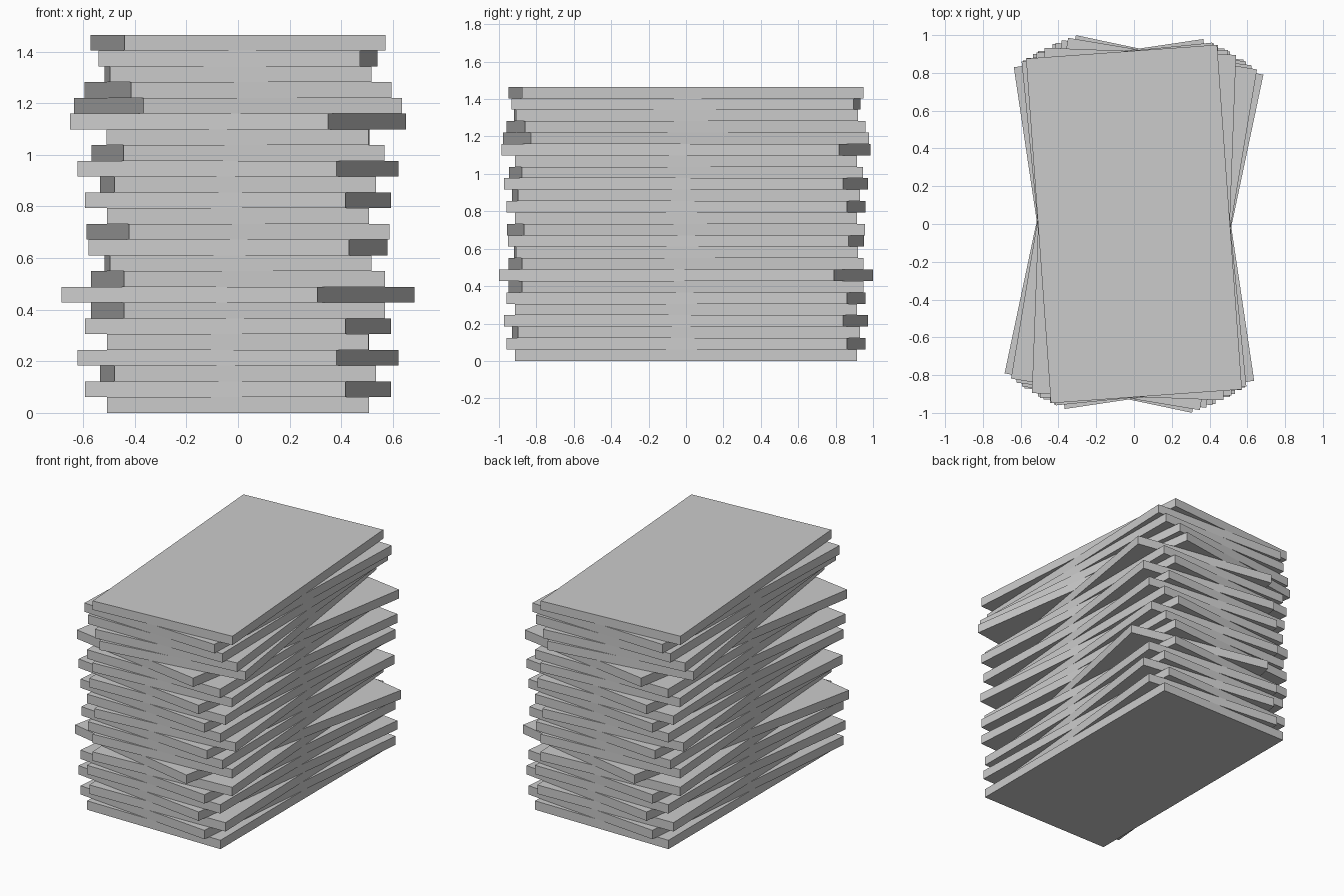
import bpy

if "Cube" in bpy.data.objects:
    bpy.data.objects.remove(bpy.data.objects["Cube"])

# Stack of 24 thin flat slabs, each twisted a little about the vertical axis
WIDTH, DEPTH, HEIGHT = 1.014, 1.829, 1.465
TWISTS = [0, -.097, .030, -.132, -.001, -.097, .070, -.208,
          .070, .011, -.082, .090, 0, -.097, .030, -.132,
          .068, -.002, -.166, .148, .099, .011, -.037, .072]
THICK = HEIGHT / len(TWISTS)


def add_slab(index, twist):
    bpy.ops.mesh.primitive_cube_add(
        size=1, location=(0, 0, (index + 0.5) * THICK), rotation=(0, 0, twist))
    slab = bpy.context.object
    slab.name = f"slab_{index + 1:02d}"
    slab.scale = (WIDTH, DEPTH, THICK)
    bpy.ops.object.transform_apply(location=False, rotation=False, scale=True)


# Slabs from bottom to top
for i, angle in enumerate(TWISTS):
    add_slab(i, angle)
